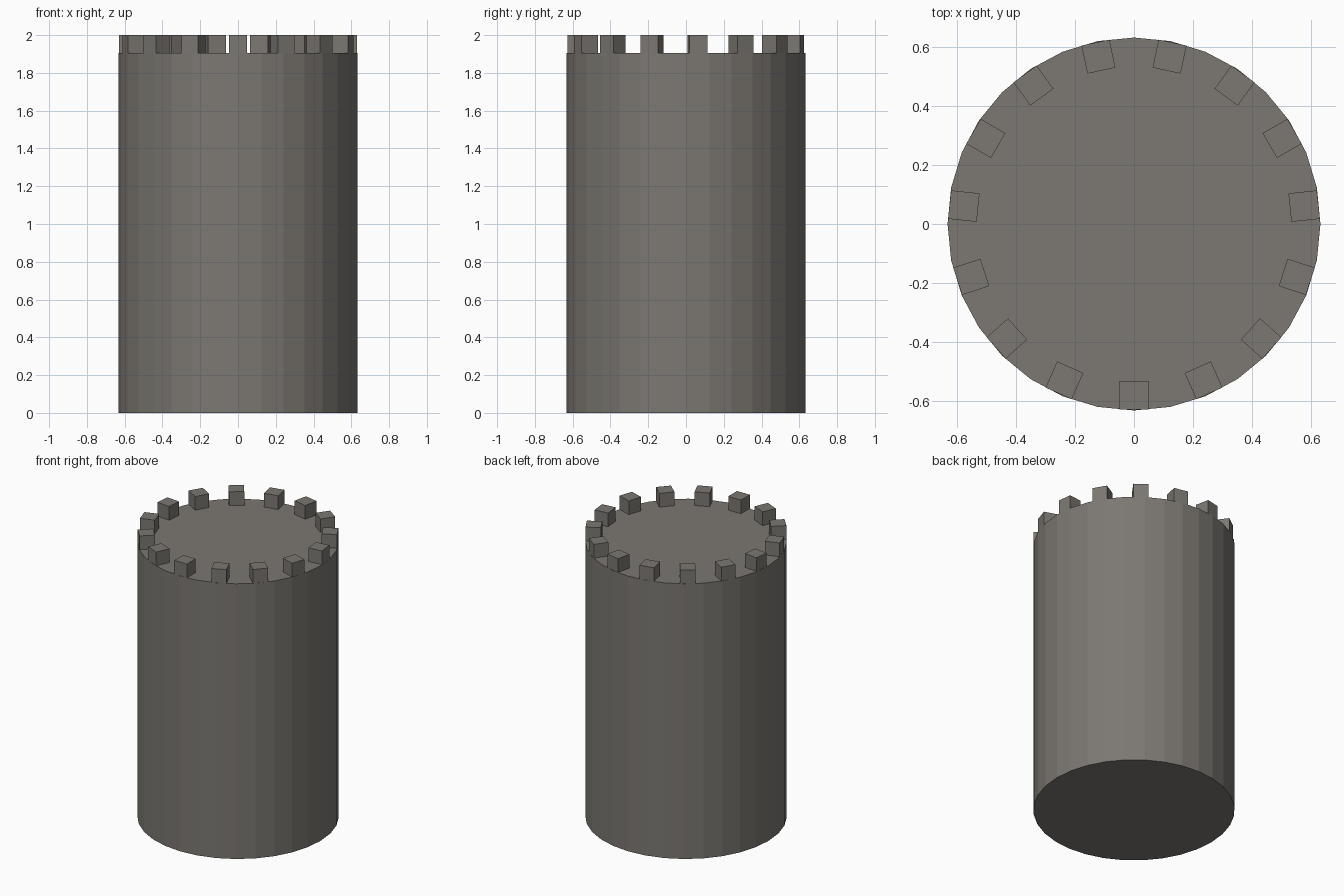
import bpy
import math
from mathutils import Matrix

if "Cube" in bpy.data.objects:
    bpy.data.objects.remove(bpy.data.objects["Cube"])

R, BODY_H, TOP = 0.632, 1.905, 2.0
CUBE, COUNT, RING = 0.097, 15, 0.58

stone = bpy.data.materials.new("grey_stone")
stone.diffuse_color = (0.2, 0.187, 0.168, 1)
stone.use_nodes = True
stone.node_tree.nodes["Principled BSDF"].inputs["Base Color"].default_value = stone.diffuse_color

# Tower body: 32-sided flat-shaded cylinder
bpy.ops.mesh.primitive_cylinder_add(vertices=32, radius=R, depth=BODY_H,
                                    location=(0, 0, BODY_H / 2))
body = bpy.context.object
body.name = "tower_body"
body.data.materials.append(stone)

# Battlements: ring of blocks, first one at the front
for i in range(COUNT):
    a = i * 2 * math.pi / COUNT
    bpy.ops.mesh.primitive_cube_add(size=1)
    block = bpy.context.object
    block.name = f"battlement_{i + 1}"
    block.data.transform(Matrix.Rotation(a, 4, 'Z')
                         @ Matrix.Translation((0, -RING, (BODY_H + TOP) / 2))
                         @ Matrix.Diagonal((CUBE, CUBE, TOP - BODY_H, 1)))
    block.data.materials.append(stone)
